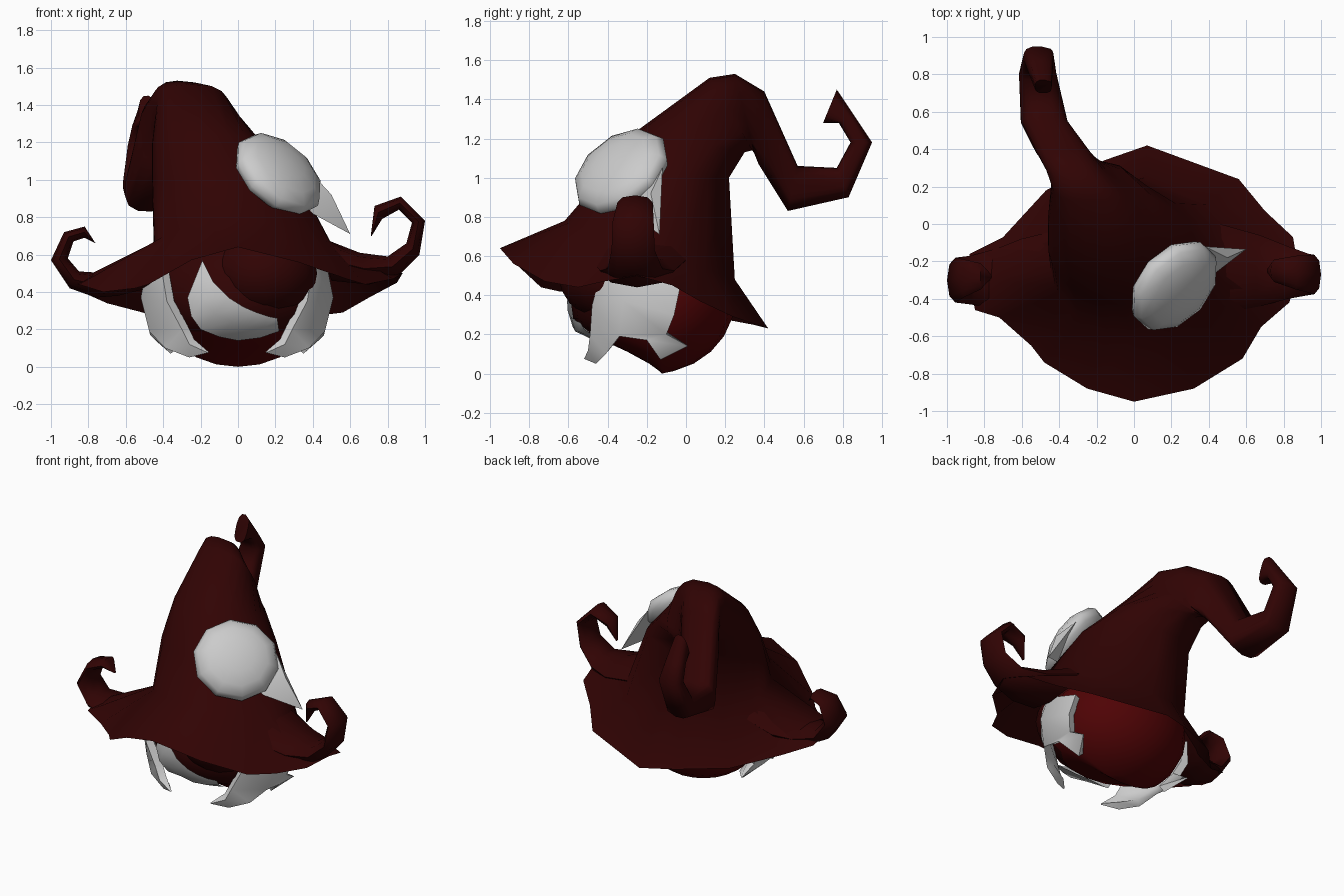
import bpy, bmesh, math
from mathutils import Vector

if "Cube" in bpy.data.objects:
    bpy.data.objects.remove(bpy.data.objects["Cube"])


def material(name, rgb):
    m = bpy.data.materials.new(name)
    m.diffuse_color = (*rgb, 1)
    m.use_nodes = True
    m.node_tree.nodes["Principled BSDF"].inputs["Base Color"].default_value = m.diffuse_color
    return m


HAT = material("dark maroon", (0.030, 0.001, 0.001))
HEAD = material("deep red", (0.078, 0.001, 0.0015))
WHITE = material("pale grey", (0.60, 0.60, 0.60))


def finish(name, bm, mats, angle=70):
    bmesh.ops.recalc_face_normals(bm, faces=bm.faces)
    me = bpy.data.meshes.new(name)
    bm.to_mesh(me)
    bm.free()
    for m in mats:
        me.materials.append(m)
    ob = bpy.data.objects.new(name, me)
    bpy.context.collection.objects.link(ob)
    bpy.ops.object.select_all(action='DESELECT')
    ob.select_set(True)
    bpy.context.view_layer.objects.active = ob
    bpy.ops.object.shade_smooth_by_angle(angle=math.radians(angle))
    return ob


def bridge(bm, r1, r2):
    n = len(r1)
    for i in range(n):
        j = (i + 1) % n
        bm.faces.new((r1[i], r1[j], r2[j], r2[i]))


def power(v, e):
    return math.copysign(abs(v) ** e, v)


def loft(name, stations, along, angles, start_ring=None, boxy_from=99):
    """Tube through stations (p1, z1, p2, z2, centre, half_width)."""
    bm = bmesh.new()
    prev = [bm.verts.new(p) for p in start_ring] if start_ring else None
    for n, (p1, z1, p2, z2, c, hw) in enumerate(stations):
        ring = []
        e = 0.7 if n >= boxy_from else 1
        for t in angles:
            k = 0.5 + 0.5 * power(math.cos(t), e)
            p, z, w = p2 + (p1 - p2) * k, z2 + (z1 - z2) * k, c + hw * power(math.sin(t), e)
            ring.append(bm.verts.new((w, p, z) if along == 'y' else (p, w, z)))
        if prev:
            bridge(bm, prev, ring)
        prev = ring
    bm.faces.new(prev)
    return finish(name, bm, [HAT])


def ellipsoid(name, centre, radii, mats, u=14, v=10):
    bm = bmesh.new()
    bmesh.ops.create_uvsphere(bm, u_segments=u, v_segments=v, radius=1)
    for vert in bm.verts:
        vert.co = Vector([c + r * q for c, r, q in zip(centre, radii, vert.co)])
    return finish(name, bm, mats)


# Hat: wavy brim rim flowing into the crown and the bent, hooked tail
RIM = [(0, -.95, .64), (.32, -.88, .56), (.58, -.72, .47), (.68, -.55, .44),
       (.83, -.42, .47), (.88, -.25, .50), (.85, -.07, .45), (.7, .07, .37),
       (.56, .24, .29), (.07, .42, .23), (-.16, .34, .25), (-.47, .18, .28),
       (-.7, -.07, .34), (-.88, -.16, .42), (-.88, -.3, .45), (-.85, -.46, .44),
       (-.72, -.5, .4), (-.55, -.65, .42), (-.48, -.74, .44), (-.25, -.88, .57)]
rim_angles = [math.atan2((x - 0.03) / 0.48, -(y + 0.185) / 0.435) for x, y, z in RIM]
loft("hat", [
    (-0.62, 0.78, 0.25, 0.48, 0.03, 0.48),
    (-0.43, 1.00, 0.22, 1.00, -0.07, 0.39),
    (-0.25, 1.24, 0.30, 1.13, -0.16, 0.30),
    (0.12, 1.51, 0.34, 1.14, -0.24, 0.20),
    (0.25, 1.53, 0.35, 1.12, -0.31, 0.16),
    (0.40, 1.44, 0.37, 1.07, -0.38, 0.145),
    (0.57, 1.06, 0.52, 0.83, -0.48, 0.125),
    (0.77, 1.05, 0.83, 0.90, -0.515, 0.10),
    (0.84, 1.18, 0.95, 1.18, -0.51, 0.08),
    (0.78, 1.28, 0.87, 1.30, -0.50, 0.065),
    (0.70, 1.28, 0.77, 1.45, -0.485, 0.045)], 'y', rim_angles, RIM, 3)

# Curled brim ends
OCT = [2 * math.pi * i / 8 for i in range(8)]
loft("right_brim_curl", [
    (0.42, 0.70, 0.50, 0.46, -0.24, 0.24),
    (0.65, 0.61, 0.70, 0.44, -0.25, 0.19),
    (0.80, 0.59, 0.85, 0.48, -0.26, 0.14),
    (0.90, 0.66, 0.97, 0.60, -0.27, 0.11),
    (0.93, 0.77, 1.00, 0.78, -0.27, 0.105),
    (0.86, 0.84, 0.87, 0.91, -0.26, 0.09),
    (0.77, 0.79, 0.73, 0.86, -0.25, 0.06),
    (0.715, 0.70, 0.71, 0.70, -0.25, 0.01)], 'x', OCT)
loft("left_brim_curl", [
    (-0.40, 0.65, -0.48, 0.42, -0.26, 0.22),
    (-0.57, 0.53, -0.64, 0.38, -0.27, 0.19),
    (-0.70, 0.50, -0.76, 0.37, -0.29, 0.16),
    (-0.85, 0.51, -0.90, 0.42, -0.30, 0.13),
    (-0.91, 0.58, -1.00, 0.57, -0.30, 0.12),
    (-0.88, 0.67, -0.93, 0.72, -0.29, 0.10),
    (-0.82, 0.69, -0.82, 0.75, -0.28, 0.07),
    (-0.76, 0.66, -0.765, 0.665, -0.28, 0.01)], 'x', OCT)

# Head with a receding chin; upper front is the darker face
head = ellipsoid("head", (0, -0.17, 0.38), (0.455, 0.42, 0.38), [HEAD, HAT], 18, 12)
for v in head.data.vertices:
    if v.co.y < -0.12:
        v.co.y = -0.12 + (v.co.y + 0.12) * min(1, 0.05 + 4.2 * v.co.z)
for f in head.data.polygons:
    if f.center.y < -0.3 and f.center.z > 0.22:
        f.material_index = 1

# Heavy brow bulging over the face
ellipsoid("brow", (0.14, -0.36, 0.5), (0.29, 0.29, 0.24), [HAT])

# Crescent mask wrapped on the front of the head
LOW = [(-.27, .37), (-.25, .27), (-.2, .2), (-.1, .16), (0, .14), (.12, .155), (.22, .19)]
TOP = [(-.19, .57), (-.13, .45), (-.05, .37), (.03, .32), (.1, .29), (.16, .27), (.21, .26)]
bm = bmesh.new()
prev = None
for (x1, z1), (x2, z2) in zip(LOW, TOP):
    row = []
    for k in (0, 0.5, 1):
        x, z = x1 + (x2 - x1) * k, z1 + (z2 - z1) * k
        d = 1 - (x / 0.455) ** 2 - ((z - 0.38) / 0.38) ** 2
        y = -0.19 - 0.42 * math.sqrt(max(d, 0))
        # follow the receding chin
        y = -0.14 + (y + 0.14) * min(1, 0.12 + 4.2 * z)
        row.append(bm.verts.new((x, y, z)))
    if prev:
        for i in range(2):
            bm.faces.new((prev[i], row[i], row[i + 1], prev[i + 1]))
    prev = row
finish("crescent_mask", bm, [WHITE])

# Cheek plates with a front fang and a rear spike, thickened toward the head
CHEEK = [(.40, -.43, .53), (.48, -.28, .52), (.46, -.03, .44),
         (.37, -.48, .35), (.51, -.32, .37), (.49, -.06, .3),
         (.29, -.49, .2), (.465, -.34, .19), (.45, -.1, .2),
         (.25, -.5, .12), (.38, -.41, .1), (.15, -.52, .075), (.25, -.46, .05),
         (.46, -.2, .17), (.43, .01, .14), (.35, -.13, .07)]
FACES = [(0, 1, 4, 3), (1, 2, 5, 4), (3, 4, 7, 6), (4, 5, 8, 7), (6, 7, 10, 9),
         (9, 10, 12, 11), (7, 8, 13), (13, 8, 14, 15)]
for side, s in (("right", 1), ("left", -1)):
    bm = bmesh.new()
    pts = [Vector((s * x - (0.01 if s < 0 else 0), y, z)) for x, y, z in CHEEK]
    out = [bm.verts.new(p) for p in pts]
    for f in FACES:
        bm.faces.new([out[i] for i in f])
    rim = [e.verts[:] for e in bm.edges if len(e.link_faces) == 1]
    core = Vector((0, -0.17, 0.38))
    inn = {v: bm.verts.new(p + (core - p).normalized() * (0.008 if i in (11, 14) else 0.05))
           for i, (v, p) in enumerate(zip(out, pts))}
    for f in FACES:
        bm.faces.new([inn[out[i]] for i in reversed(f)])
    for v1, v2 in rim:
        bm.faces.new((v1, v2, inn[v2], inn[v1]))
    finish(side + "_cheek_plate", bm, [WHITE])

# Domed patch on the crown
patch = ellipsoid("hat_patch", (0, 0, 0), (0.28, 0.27, 0.11), [WHITE], 10, 8)
patch.rotation_euler = Vector((0.55, -0.5, 0.6)).to_track_quat('Z', 'Y').to_euler()
patch.location = (0.215, -0.33, 1.03)

# Spike trailing from the patch
bm = bmesh.new()
a, b, c, tip = [bm.verts.new(p) for p in
                ((.38, -.12, 1.05), (.36, -.32, .84), (.50, -.18, .92), (.6, -.135, .71))]
for f in ((a, b, c), (a, c, tip), (c, b, tip), (b, a, tip)):
    bm.faces.new(f)
finish("patch_spike", bm, [WHITE], 40)
